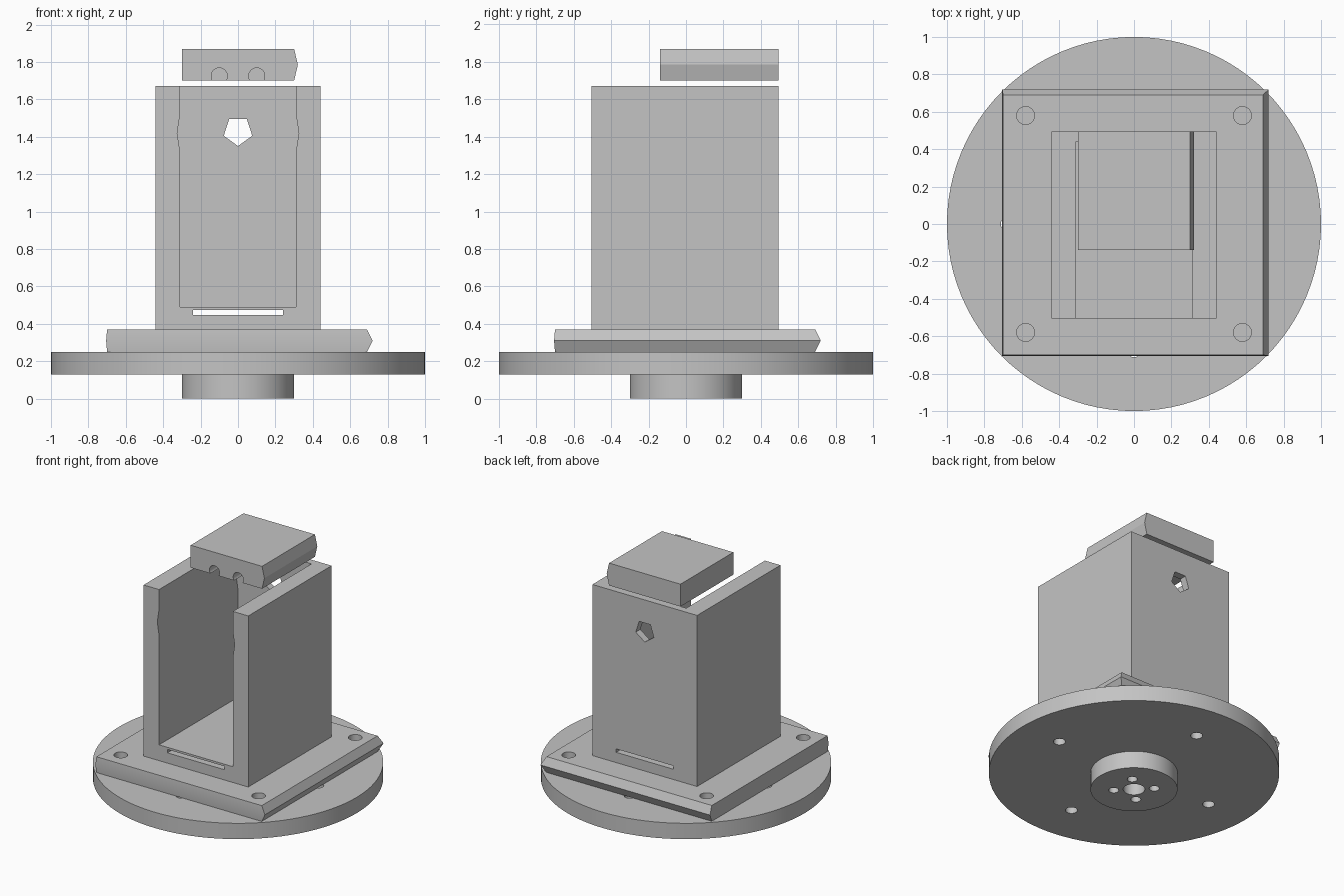
import bpy
import bmesh
from math import radians, cos, sin, pi
from mathutils import Matrix, Vector

cube = bpy.data.objects.get("Cube")
if cube:
    bpy.data.objects.remove(cube, do_unlink=True)

grey = bpy.data.materials.new("plain grey")
grey.use_nodes = True
colour = (0.55, 0.55, 0.55, 1)
grey.diffuse_color = colour
grey.node_tree.nodes["Principled BSDF"].inputs["Base Color"].default_value = colour


def finish(name, bm):
    """Turn a bmesh into a named grey object."""
    bmesh.ops.recalc_face_normals(bm, faces=bm.faces)
    mesh = bpy.data.meshes.new(name)
    bm.to_mesh(mesh)
    bm.free()
    mesh.materials.append(grey)
    ob = bpy.data.objects.new(name, mesh)
    bpy.context.collection.objects.link(ob)
    return ob


def loft(name, rings):
    """Stack of rectangles (x0, x1, y0, y1, z), joined from bottom to top."""
    bm = bmesh.new()
    loops = [[bm.verts.new(p) for p in ((a, c, z), (b, c, z), (b, d, z), (a, d, z))]
             for a, b, c, d, z in rings]
    for low, high in zip(loops, loops[1:]):
        for i in range(4):
            j = (i + 1) % 4
            bm.faces.new((low[i], low[j], high[j], high[i]))
    bm.faces.new(loops[0])
    bm.faces.new(loops[-1])
    return finish(name, bm)


def cylinder(name, start, end, radius, sides=24, spin=0):
    """Cylinder between two points along z or y."""
    start, end = Vector(start), Vector(end)
    axis = end - start
    turn = axis.to_track_quat("Z", "Y").to_matrix().to_4x4()
    bm = bmesh.new()
    bmesh.ops.create_cone(
        bm, cap_ends=True, segments=sides, radius1=radius, radius2=radius,
        depth=axis.length,
        matrix=Matrix.Translation((start + end) / 2) @ turn @ Matrix.Rotation(spin, 4, "Z"))
    return finish(name, bm)


def cut(ob, cutters):
    """Subtract the cutters from the object and remove them."""
    for cutter in cutters:
        mod = ob.modifiers.new("cut", "BOOLEAN")
        mod.operation = "DIFFERENCE"
        mod.solver = "EXACT"
        mod.object = cutter
    graph = bpy.context.evaluated_depsgraph_get()
    mesh = bpy.data.meshes.new_from_object(ob.evaluated_get(graph))
    ob.modifiers.clear()
    ob.data = mesh
    for cutter in cutters:
        bpy.data.objects.remove(cutter, do_unlink=True)


def drill(x, y, low, high, radius):
    return cylinder("drill", (x, y, low), (x, y, high), radius)


def around(distance, offset):
    """Four positions on a circle."""
    return [(distance * cos(offset + i * pi / 2), distance * sin(offset + i * pi / 2))
            for i in range(4)]


# Round base with a centre bore and four bolt holes
base = cylinder("round_base", (0, 0, 0.13), (0, 0, 0.25), 1, 96)
cut(base, [drill(0, 0, 0.1, 0.3, 0.075)]
    + [drill(x, y, 0.1, 0.3, 0.042) for x, y in around(0.67, 0)])

# Hub under the base with a bore and four screw holes
hub = cylinder("hub", (0, 0, 0), (0, 0, 0.13), 0.3, 48)
cut(hub, [drill(0, 0, -0.1, 0.2, 0.075)]
    + [drill(x, y, -0.1, 0.2, 0.035) for x, y in around(0.14, pi / 4)])

# Square mounting plate, ridged on its left and back edges
plate = loft("mounting_plate", [
    (-0.7, 0.69, -0.7, 0.69, 0.25),
    (-0.705, 0.72, -0.705, 0.72, 0.31),
    (-0.7, 0.69, -0.7, 0.69, 0.37)])
cut(plate, [drill(x, y, 0.2, 0.4, 0.048) for x, y in around(0.82, pi / 4)])

# Upright housing: open channel with shallow side grooves near the top
housing = loft("housing", [(-0.44, 0.44, -0.505, 0.495, z) for z in (0.37, 1.67)])
channel = loft("channel", [
    (-x, x, -0.7, 0.44, z)
    for x, z in ((0.31, 0.49), (0.31, 1.32), (0.325, 1.42), (0.31, 1.52), (0.31, 1.8))])
peephole = cylinder("peephole", (0, 0.2, 1.43), (0, 0.7, 1.43), 0.08, 5, radians(180))
slot = loft("slot", [(-0.24, 0.24, -0.7, 0.7, z) for z in (0.448, 0.474)])
cut(housing, [channel, peephole, slot])

# Floating lid, ridged on its left edge, with two blind notches
lid = loft("lid", [
    (-0.3, 0.3, -0.14, 0.495, 1.7),
    (-0.3, 0.32, -0.14, 0.495, 1.785),
    (-0.3, 0.3, -0.14, 0.495, 1.87)])
cut(lid, [cylinder("notch", (x, -0.3, 1.725), (x, 0, 1.725), 0.043) for x in (-0.1, 0.1)])

# Smooth the round walls and keep edges sharp
bpy.ops.object.select_all(action="DESELECT")
for ob in (base, hub, plate, housing, lid):
    ob.select_set(True)
bpy.context.view_layer.objects.active = base
bpy.ops.object.shade_smooth_by_angle(angle=radians(20))
